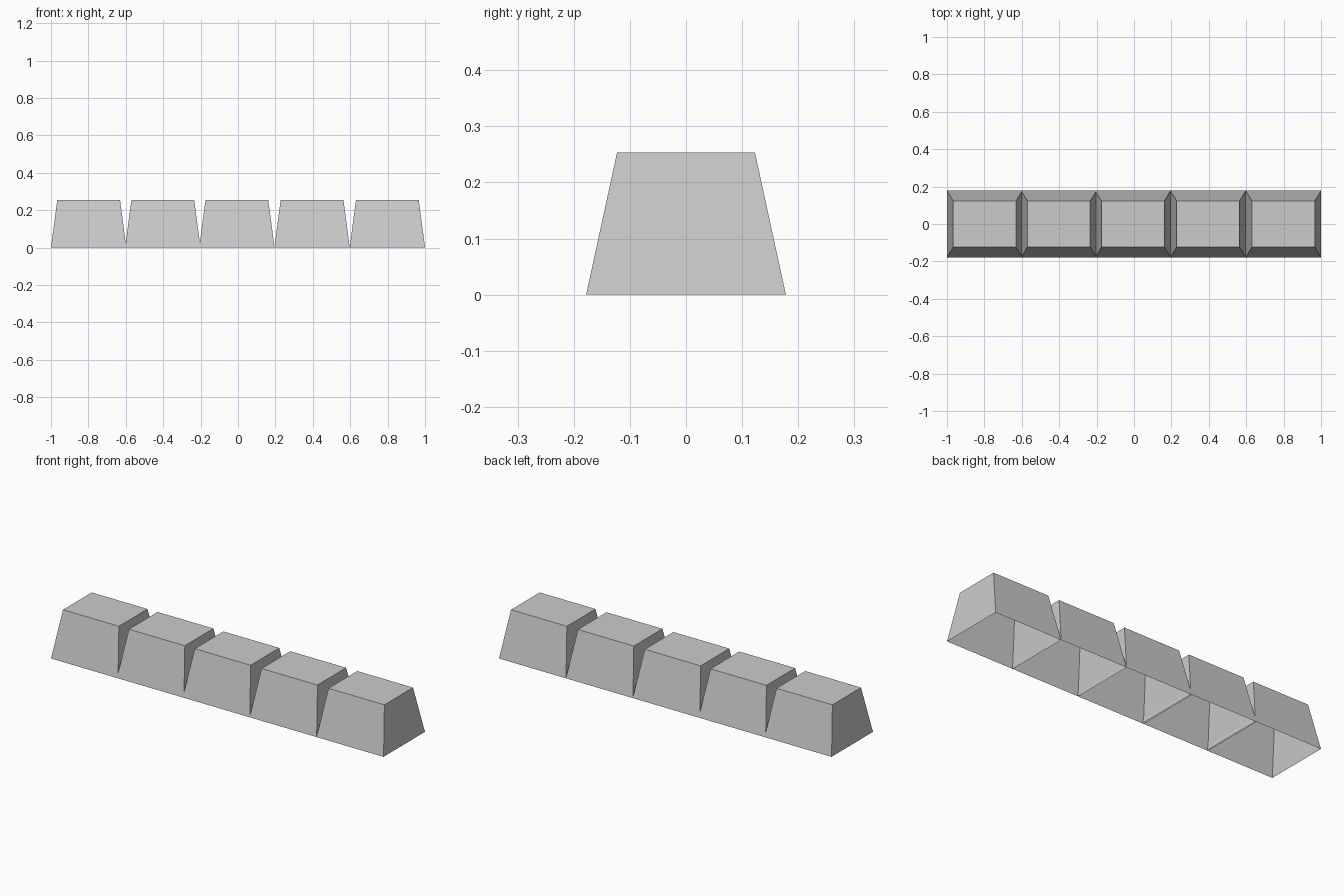
import bpy, bmesh

if "Cube" in bpy.data.objects:
    bpy.data.objects.remove(bpy.data.objects["Cube"])

HEIGHT = 0.253
BOTTOM = (0.2015, 0.178)   # half sizes at the base
TOP = (0.168, 0.123)       # half sizes at the top


def tapered_block(name, x):
    """Hollow tapered shell with an open base."""
    bm = bmesh.new()
    bmesh.ops.create_cube(bm, size=2)
    for v in bm.verts:
        upper = v.co.z > 0
        hx, hy = TOP if upper else BOTTOM
        v.co = (v.co.x * hx, v.co.y * hy, HEIGHT if upper else 0)
    base = [f for f in bm.faces if all(v.co.z == 0 for v in f.verts)]
    bmesh.ops.delete(bm, geom=base, context='FACES_ONLY')
    mesh = bpy.data.meshes.new(name)
    bm.to_mesh(mesh)
    bm.free()
    obj = bpy.data.objects.new(name, mesh)
    obj.location.x = x
    bpy.context.collection.objects.link(obj)


# Row of five blocks, slightly unevenly spaced
for i, x in enumerate((-0.7985, -0.402, -0.006, 0.396, 0.7985)):
    tapered_block(f"block_{i + 1}", x)
